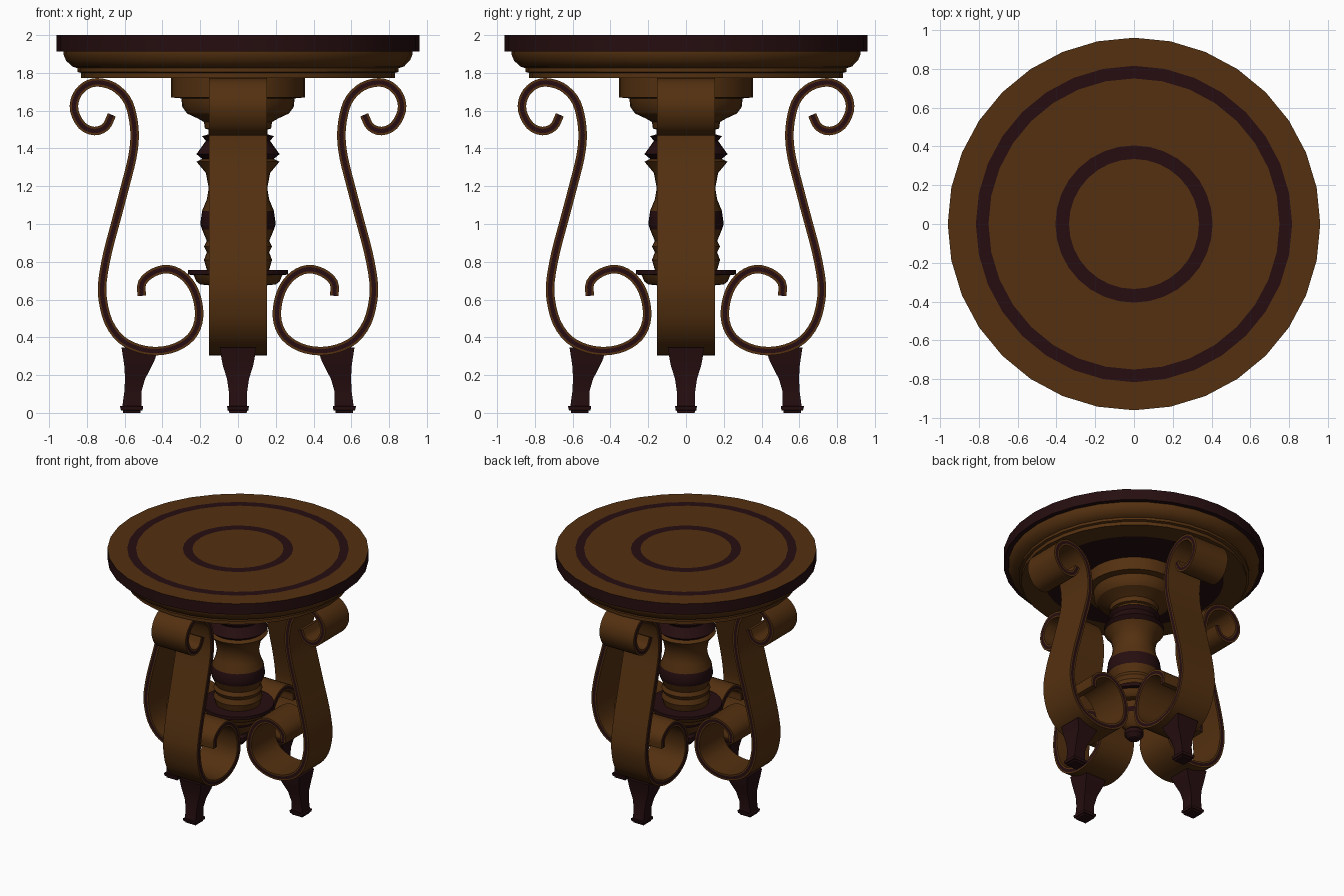
import bpy, bmesh, math
from mathutils import Vector, Matrix

if "Cube" in bpy.data.objects:
    bpy.data.objects.remove(bpy.data.objects["Cube"])


def material(name, rgb):
    m = bpy.data.materials.new(name)
    m.diffuse_color = (*rgb, 1)
    m.use_nodes = True
    m.node_tree.nodes["Principled BSDF"].inputs["Base Color"].default_value = m.diffuse_color
    return m


BROWN, DARK = 0, 1
MATS = [material("warm brown wood", (0.088, 0.030, 0.0052)),
        material("dark mahogany", (0.019, 0.0042, 0.0050))]


def finish(bm, name, angle=30, smooth=True):
    bmesh.ops.remove_doubles(bm, verts=bm.verts, dist=1e-5)
    bmesh.ops.recalc_face_normals(bm, faces=bm.faces)
    me = bpy.data.meshes.new(name)
    bm.to_mesh(me)
    bm.free()
    for m in MATS:
        me.materials.append(m)
    ob = bpy.data.objects.new(name, me)
    bpy.context.collection.objects.link(ob)
    if smooth:
        bpy.ops.object.select_all(action='DESELECT')
        ob.select_set(True)
        bpy.context.view_layer.objects.active = ob
        bpy.ops.object.shade_smooth_by_angle(angle=math.radians(angle))
    return ob


def loft(bm, rings, mats=None, across=None, caps=True):
    """Bridge closed rings; colour by ring step (mats) or by side (across)."""
    vs = [[bm.verts.new(p) for p in r] for r in rings]
    n = len(vs[0])
    for i in range(len(vs) - 1):
        for j in range(n):
            k = (j + 1) % n
            f = bm.faces.new((vs[i][j], vs[i][k], vs[i + 1][k], vs[i + 1][j]))
            f.material_index = mats[i] if mats else across[j]
    if caps:
        for i in (0, -1):
            f = bm.faces.new(vs[i])
            f.material_index = mats[i] if mats else BROWN


def lathe(name, steps, sides=32):
    """steps: (radius, z, colour of the band running to the next point)"""
    bm = bmesh.new()
    rings = [[(r * math.cos(2 * math.pi * j / sides), r * math.sin(2 * math.pi * j / sides), z)
              for j in range(sides)] for r, z, _ in steps]
    loft(bm, rings, mats=[s[2] for s in steps[:-1]])
    return finish(bm, name)


# round table top with inlaid rings, dark rim and stepped moulding
lathe("table_top", [
    (0.335, 2.0, DARK), (0.405, 2.0, BROWN), (0.75, 2.0, DARK), (0.815, 2.0, BROWN),
    (0.96, 2.0, DARK), (0.96, 1.912, DARK), (0.925, 1.912, BROWN), (0.925, 1.90, BROWN),
    (0.91, 1.865, BROWN), (0.88, 1.835, BROWN), (0.85, 1.825, BROWN), (0.85, 1.805, BROWN),
    (0.83, 1.80, BROWN), (0.83, 1.772, BROWN), (0.66, 1.772, DARK), (0.3, 1.772, DARK)])
# close the middle disc of the top in brown
top = bpy.data.objects["table_top"]
for p in top.data.polygons:
    if len(p.vertices) > 4 and p.center.z > 1.9:
        p.material_index = BROWN

# turned centre column
lathe("centre_column", [
    (0.355, 1.775, BROWN), (0.355, 1.67, BROWN), (0.30, 1.665, BROWN), (0.295, 1.62, BROWN),
    (0.27, 1.585, BROWN), (0.215, 1.56, BROWN), (0.18, 1.54, BROWN), (0.175, 1.505, BROWN),
    (0.155, 1.50, BROWN), (0.155, 1.475, DARK), (0.19, 1.465, DARK), (0.17, 1.44, DARK),
    (0.22, 1.37, DARK), (0.19, 1.345, BROWN), (0.22, 1.33, BROWN), (0.17, 1.27, BROWN),
    (0.155, 1.19, BROWN), (0.165, 1.13, BROWN), (0.19, 1.07, DARK), (0.20, 1.0, DARK),
    (0.19, 0.97, BROWN), (0.165, 0.91, BROWN), (0.18, 0.88, BROWN), (0.165, 0.85, BROWN),
    (0.18, 0.81, BROWN), (0.165, 0.757, DARK), (0.265, 0.757, DARK), (0.265, 0.732, DARK),
    (0.235, 0.73, BROWN), (0.22, 0.695, BROWN), (0.20, 0.68, BROWN), (0.15, 0.675, BROWN),
    (0.14, 0.63, DARK), (0.12, 0.60, BROWN), (0.09, 0.54, BROWN), (0.05, 0.51, DARK),
    (0.07, 0.49, DARK), (0.07, 0.46, DARK), (0.045, 0.43, DARK), (0.015, 0.42, DARK)])

# centre line of one scroll leg: distance from the axis, height
SCROLL = [(0.668, 1.578), (0.70, 1.515), (0.76, 1.492), (0.825, 1.52), (0.867, 1.60),
          (0.857, 1.675), (0.81, 1.73), (0.745, 1.75), (0.66, 1.728), (0.592, 1.665),
          (0.56, 1.58), (0.547, 1.47), (0.56, 1.35), (0.60, 1.19), (0.645, 1.02),
          (0.69, 0.85), (0.717, 0.70), (0.716, 0.60), (0.685, 0.48), (0.62, 0.39),
          (0.53, 0.342), (0.43, 0.327), (0.33, 0.347), (0.25, 0.40), (0.21, 0.48),
          (0.21, 0.575), (0.24, 0.665), (0.295, 0.73), (0.37, 0.761), (0.45, 0.742),
          (0.507, 0.69), (0.51, 0.62)]


def smooth_path(pts, n=3):
    """Catmull-Rom curve through the points"""
    p = [Vector(q) for q in pts]
    p = [2 * p[0] - p[1]] + p + [2 * p[-1] - p[-2]]
    out = []
    for i in range(1, len(p) - 2):
        a, b, c, d = p[i - 1:i + 3]
        for k in range(n):
            t = k / n
            out.append(0.5 * (2 * b + (c - a) * t + (2 * a - 5 * b + 4 * c - d) * t * t
                              + (3 * b - a - 3 * c + d) * t ** 3))
    return out + [p[-2]]


T, W = 0.0225, 0.153   # half thickness and half width of the scroll strip
SECTION = [(-T, -W), (-T, W), (-0.5 * T, W), (0.5 * T, W),
           (T, W), (T, -W), (0.5 * T, -W), (-0.5 * T, -W)]
SIDE_COLOURS = [BROWN, BROWN, DARK, BROWN, BROWN, BROWN, DARK, BROWN]
# foot sections: height, inner and outer distance, half width
FOOT = [(0.0, 0.515, 0.608, 0.045), (0.012, 0.515, 0.608, 0.05), (0.014, 0.505, 0.62, 0.055),
        (0.035, 0.503, 0.625, 0.058), (0.037, 0.512, 0.612, 0.048), (0.11, 0.512, 0.602, 0.048),
        (0.18, 0.492, 0.598, 0.058), (0.25, 0.455, 0.602, 0.08), (0.29, 0.437, 0.608, 0.088),
        (0.325, 0.43, 0.613, 0.092), (0.345, 0.43, 0.617, 0.095)]

path = smooth_path(SCROLL)
for side, quarter in (("right", 0), ("back", 1), ("left", 2), ("front", 3)):
    turn = Matrix.Rotation(quarter * math.pi / 2, 4, 'Z')

    # scroll leg with a dark stripe along both edges
    bm = bmesh.new()
    rings = []
    for i, p in enumerate(path):
        d = (path[min(i + 1, len(path) - 1)] - path[max(i - 1, 0)]).normalized()
        rings.append([(p.x - d.y * n, w, p.y + d.x * n) for n, w in SECTION])
    loft(bm, rings, across=SIDE_COLOURS)
    bm.transform(turn)
    finish(bm, side + "_scroll_leg")

    # tapered square foot
    bm = bmesh.new()
    loft(bm, [[(a, -h, z), (b, -h, z), (b, h, z), (a, h, z)] for z, a, b, h in FOOT],
         across=[DARK] * 4)
    for f in bm.faces:
        f.material_index = DARK
    bm.transform(turn)
    finish(bm, side + "_foot")
